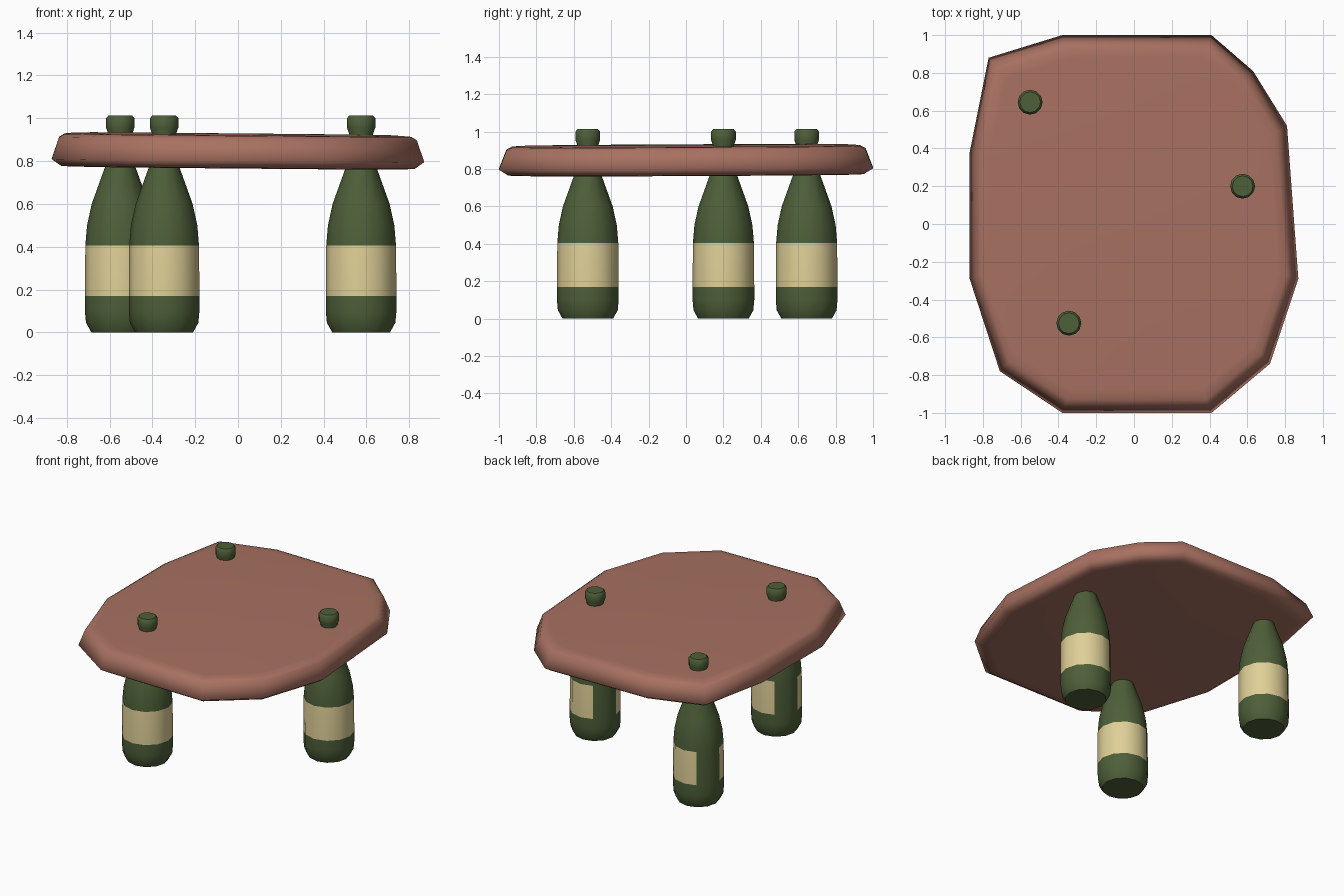
import bpy, bmesh, math

if "Cube" in bpy.data.objects:
    bpy.data.objects.remove(bpy.data.objects["Cube"])


def material(name, rgb):
    m = bpy.data.materials.new(name)
    m.diffuse_color = (*rgb, 1)
    m.use_nodes = True
    m.node_tree.nodes["Principled BSDF"].inputs["Base Color"].default_value = m.diffuse_color
    return m


CLAY = material("clay red", (0.39, 0.165, 0.12))
GREEN = material("bottle green", (0.075, 0.115, 0.04))
CREAM = material("label cream", (0.74, 0.63, 0.31))


def loft(name, rings, mats):
    """Skin a stack of closed rings, capped at both ends."""
    bm = bmesh.new()
    loops = [[bm.verts.new(p) for p in ring] for ring in rings]
    n = len(loops[0])
    for a, b in zip(loops, loops[1:]):
        for i in range(n):
            j = (i + 1) % n
            bm.faces.new((a[i], a[j], b[j], b[i]))
    bm.faces.new(loops[0][::-1])
    bm.faces.new(loops[-1])
    bmesh.ops.recalc_face_normals(bm, faces=bm.faces)
    for f in bm.faces:
        f.smooth = True
    mesh = bpy.data.meshes.new(name)
    bm.to_mesh(mesh)
    bm.free()
    for m in mats:
        mesh.materials.append(m)
    ob = bpy.data.objects.new(name, mesh)
    bpy.context.collection.objects.link(ob)
    return ob


# Table top: irregular slab, slightly tilted, with a chamfered rim
outline = [(-0.87, -0.29), (-0.71, -0.78), (-0.38, -1.0), (0.41, -1.0),
           (0.72, -0.74), (0.87, -0.29), (0.81, 0.52), (0.63, 0.81),
           (0.41, 1.0), (-0.38, 1.0), (-0.77, 0.88), (-0.87, 0.38)]
rim = [(0.90, 0.769), (0.95, 0.772), (1.0, 0.803), (0.96, 0.905), (0.93, 0.921), (0.88, 0.925)]
loft("table_top",
     [[(x * s, y * s, z - 0.008 * x + 0.004 * y) for x, y in outline] for s, z in rim],
     [CLAY])

# Bottle legs: twelve-sided, neck pokes through the slab
SIDES = 12
profile = [(0.135, 0.0), (0.16, 0.045), (0.165, 0.10), (0.165, 0.17), (0.163, 0.405),
           (0.155, 0.50), (0.133, 0.60), (0.07, 0.775), (0.055, 0.85), (0.055, 0.925),
           (0.066, 0.955), (0.066, 1.0), (0.055, 1.013)]
for name, cx, cy in (("back_left_bottle", -0.55, 0.645),
                     ("right_bottle", 0.575, 0.20),
                     ("front_left_bottle", -0.345, -0.525)):
    rings = [[(r * math.cos(math.tau * i / SIDES), r * math.sin(math.tau * i / SIDES), z)
              for i in range(SIDES)] for r, z in profile]
    bottle = loft(name, rings, [GREEN, CREAM])
    bottle.location = (cx, cy, 0)
    # Label band wraps round, leaving a gap at the back left
    for f in bottle.data.polygons:
        angle = math.degrees(math.atan2(f.center.y, f.center.x))
        if 0.17 < f.center.z < 0.405 and abs(f.normal.z) < 0.5 and not 120 < angle < 180:
            f.material_index = 1
    # Keep the cap and base edges crisp
    bpy.ops.object.select_all(action='DESELECT')
    bottle.select_set(True)
    bpy.context.view_layer.objects.active = bottle
    bpy.ops.object.shade_smooth_by_angle(angle=math.radians(45))
